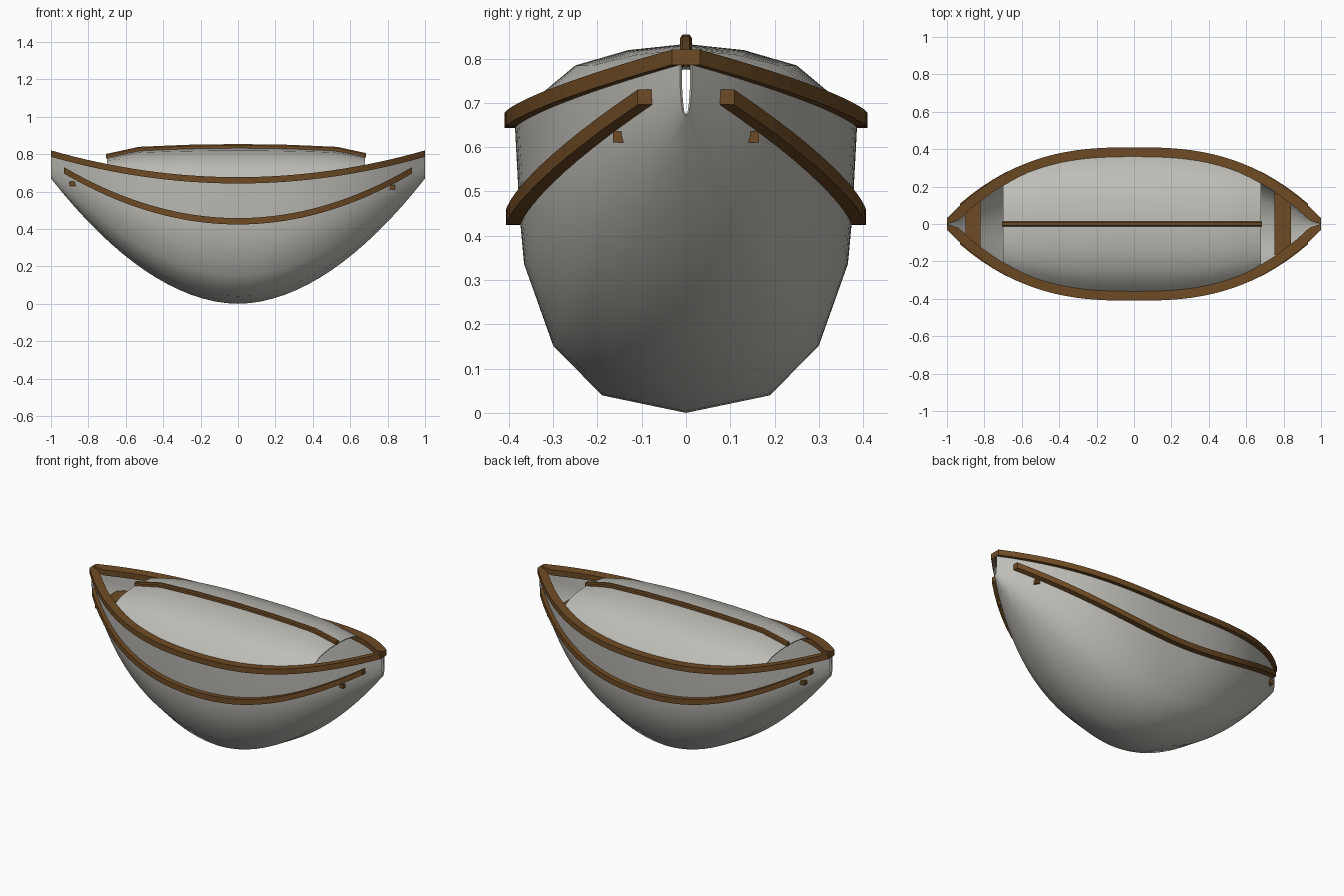
import bpy
import bmesh
from math import sqrt

if "Cube" in bpy.data.objects:
    bpy.data.objects.remove(bpy.data.objects["Cube"], do_unlink=True)


def material(name, rgb):
    mat = bpy.data.materials.new(name)
    mat.use_nodes = True
    mat.diffuse_color = (*rgb, 1)
    mat.node_tree.nodes["Principled BSDF"].inputs["Base Color"].default_value = (*rgb, 1)
    return mat


PAINT = material("pale grey paint", (0.52, 0.51, 0.47))
WOOD = material("brown wood", (0.155, 0.07, 0.018))


def loft(name, rows, mat, solid=False):
    """Bridge equal point rows; solid rows are closed rings with end caps."""
    bm = bmesh.new()
    rings = [[bm.verts.new(p) for p in row] for row in rows]
    n = len(rings[0])
    for a, b in zip(rings, rings[1:]):
        for j in range(n if solid else n - 1):
            k = (j + 1) % n
            bm.faces.new((a[j], a[k], b[k], b[j]))
    if solid:
        bm.faces.new(rings[0])
        bm.faces.new(rings[-1])
        bmesh.ops.recalc_face_normals(bm, faces=bm.faces)
    mesh = bpy.data.meshes.new(name)
    bm.to_mesh(mesh)
    bm.free()
    mesh.materials.append(mat)
    ob = bpy.data.objects.new(name, mesh)
    bpy.context.collection.objects.link(ob)
    return ob


def thicken(ob, thickness):
    """Turn an open sheet into a thin smooth shell."""
    bpy.ops.object.select_all(action="DESELECT")
    ob.select_set(True)
    bpy.context.view_layer.objects.active = ob
    mod = ob.modifiers.new("shell", "SOLIDIFY")
    mod.thickness = thickness
    bpy.ops.object.modifier_apply(modifier=mod.name)
    bpy.ops.object.shade_smooth_by_angle(angle=0.8)


def spread(start, end, count):
    return [start + (end - start) * i / (count - 1) for i in range(count)]


# Lines of the boat
def taper(x):
    return 1 - abs(x) ** 2.7


def beam(x):
    return 0.014 + 0.373 * taper(x)


def keel(x):
    return 0.67 * abs(x) ** 1.9


def sheer(x):
    return 0.66 + 0.14 * x * x


def crest(x):
    """Height of the canopy along its middle."""
    a = abs(x)
    if a < 0.53:
        return 0.833 - 0.015 * (a / 0.53) ** 2
    return 0.818 - 0.037 * (a - 0.53) / 0.17


def mirrored(half):
    """Complete a section given from the outer edge to the centre line."""
    return half + [(-y, h) for y, h in reversed(half[:-1])]


# Hull shell
hull_section = mirrored([(-1, 1), (-0.97, 0.67), (-0.945, 0.51),
                         (-0.775, 0.23), (-0.49, 0.06), (0, 0)])
hull = loft("hull", [[(x, y * beam(x), keel(x) + h * (sheer(x) - keel(x)))
                      for y, h in hull_section] for x in spread(-1, 1, 33)], PAINT)
thicken(hull, 0.006)

# Arched canopy, open at both ends
roof_section = mirrored([(1, 0), (0.87, 0.36), (0.67, 0.72), (0.35, 0.92), (0, 1)])
canopy = loft("canopy", [[(x, y * (beam(x) - 0.014), sheer(x) + h * (crest(x) - sheer(x)))
                          for y, h in roof_section] for x in spread(-0.7, 0.68, 25)], PAINT)
thicken(canopy, 0.006)

# Ridge pole on the canopy
pole_section = [(0.013, -0.003), (0.013, 0.014), (0.008, 0.021),
                (-0.008, 0.021), (-0.013, 0.014), (-0.013, -0.003)]
loft("ridge_pole", [[(x, y, crest(x) + z) for y, z in pole_section]
                    for x in (-0.705, -0.53, -0.27, 0, 0.27, 0.53, 0.685)], WOOD, True)


def rail(name, side, reach, edges, bottom, height):
    """Square rail; edges(x) gives its inner and outer half widths."""
    rows = []
    for x in spread(-reach, reach, 33):
        inner, outer = edges(x)
        z = bottom(x)
        rows.append([(x, side * y, z + dz) for y, dz in
                     ((inner, 0), (outer, 0), (outer, height), (inner, height))])
    loft(name, rows, WOOD, True)


def gunwale_edges(x):
    outer = 0.032 + 0.378 * taper(x)
    slope = 0.378 * 2.7 * abs(x) ** 1.7
    return max(0, outer - 0.053 * sqrt(1 + slope ** 2)), outer


def strake_edges(x):
    inner = 0.97 * beam(x)
    return inner - 0.003, inner + 0.031


# Gunwales and lower rubbing strakes on both sides
for side, label in ((1, "back"), (-1, "front")):
    rail("gunwale_" + label, side, 1, gunwale_edges,
         lambda x: 0.643 + 0.143 * x * x, 0.034)
    rail("rubbing_strake_" + label, side, 0.93, strake_edges,
         lambda x: 0.424 + 0.272 * (x / 0.93) ** 2, 0.034)

# Bench boards near each end
for name, x0, x1, half, z in (("bench_left", 0.75, 0.84, 0.165, 0.61),
                              ("bench_right", -0.9, -0.82, 0.122, 0.63)):
    loft(name, [[(x, -half, z), (x, half, z), (x, half, z + 0.025), (x, -half, z + 0.025)]
                for x in (x0, x1)], WOOD, True)
